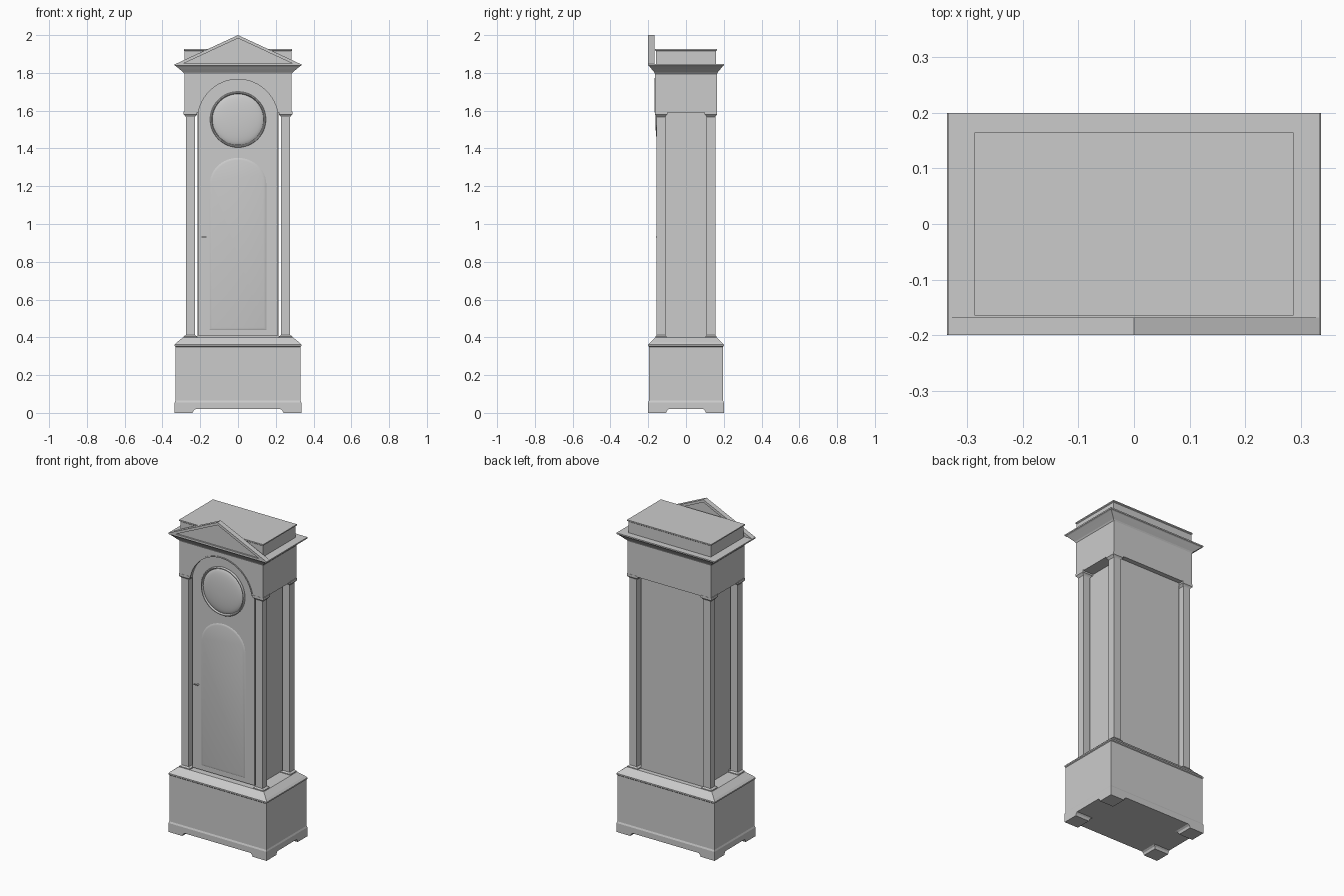
import bpy, bmesh, math
from mathutils import Matrix

if "Cube" in bpy.data.objects:
    bpy.data.objects.remove(bpy.data.objects["Cube"])

grey = bpy.data.materials.new("plain grey")
grey.use_nodes = True
COLOUR = (0.6, 0.6, 0.6, 1)
grey.diffuse_color = COLOUR
grey.node_tree.nodes["Principled BSDF"].inputs["Base Color"].default_value = COLOUR


def finish(name, bm, smooth=False):
    bmesh.ops.recalc_face_normals(bm, faces=bm.faces)
    mesh = bpy.data.meshes.new(name)
    bm.to_mesh(mesh)
    bm.free()
    mesh.materials.append(grey)
    obj = bpy.data.objects.new(name, mesh)
    bpy.context.collection.objects.link(obj)
    if smooth:
        bpy.ops.object.select_all(action='DESELECT')
        obj.select_set(True)
        bpy.context.view_layer.objects.active = obj
        bpy.ops.object.shade_smooth_by_angle(angle=math.radians(30))
    return obj


def loft(bm, rings):
    """Skin matching closed rings of points and cap both ends."""
    loops = [[bm.verts.new(p) for p in ring] for ring in rings]
    n = len(loops[0])
    for a, b in zip(loops, loops[1:]):
        for i in range(n):
            bm.faces.new((a[i], a[(i + 1) % n], b[(i + 1) % n], b[i]))
    bm.faces.new(loops[0])
    bm.faces.new(loops[-1])


def stack(name, levels, cx=0, cy=0, smooth=False):
    """Rectangular moulding from (half width, half depth, height) levels."""
    bm = bmesh.new()
    loft(bm, [[(cx + sx * w, cy + sy * d, z) for sx, sy in
               ((-1, -1), (1, -1), (1, 1), (-1, 1))] for w, d, z in levels])
    return finish(name, bm, smooth)


def plate(name, outline, y0, y1, smooth=False):
    """Front-facing outline in x and z, given thickness along y."""
    bm = bmesh.new()
    loft(bm, [[(x, y, z) for x, z in outline] for y in (y0, y1)])
    return finish(name, bm, smooth)


def arc(rx, rz, cz, a0, a1, steps):
    angles = [math.radians(a0 + (a1 - a0) * i / steps) for i in range(steps + 1)]
    return [(rx * math.cos(a), cz + rz * math.sin(a)) for a in angles]


DIAL_Z = 1.553

# Plinth with sloping top, and its four bracket feet
stack("plinth", [(.335, .2, .02), (.335, .2, .055), (.331, .196, .065),
                 (.331, .196, .35), (.336, .2, .354), (.336, .2, .362),
                 (.325, .19, .373), (.29, .163, .40)])
for side, sx in (("left", 1), ("right", -1)):
    for end, sy in (("front", -1), ("back", 1)):
        bm = bmesh.new()
        loft(bm, [[(sx * x, sy * y, z) for x, y in
                   ((.335, .2), (a, .2), (a, b), (.335, b))]
                  for a, b, z in ((.24, .105, 0), (.235, .1, .013), (.222, .09, .022))])
        finish(f"{end}_{side}_foot", bm)

        # Square corner column with flared foot and capital
        stack(f"{end}_{side}_column",
              [(.036, .03, .398), (.035, .03, .405), (.024, .023, .413),
               (.024, .023, 1.567), (.03, .027, 1.574), (.036, .033, 1.58),
               (.036, .033, 1.595)], sx * .252, sy * .132)

# Trunk and arched door
stack("trunk", [(.214, .125, .395), (.214, .125, 1.6)], cy=.01)
plate("door", [(-.213, .41), (.213, .41)] + arc(.215, .215, DIAL_Z, 8, 172, 28),
      -.142, -.11)

# Raised door panel with soft edges
bm = bmesh.new()
rings = []
for inset, y in ((0, -.14), (0, -.142), (.004, -.144), (.012, -.146)):
    w = .15 - inset
    pts = [(-w, .44 + inset), (w, .44 + inset)] + arc(w, .14 - inset, 1.21, 0, 180, 24)
    rings.append([(x, y, z) for x, z in pts])
loft(bm, rings)
finish("door_panel", bm, True)


def turned(name, profile, steps=48):
    """Turned part about the dial centre from (radius, y) points."""
    bm = bmesh.new()
    loft(bm, [[(x, y, z) for x, z in arc(r, r, DIAL_Z, 0, 360 - 360 / steps, steps - 1)]
              for r, y in profile])
    finish(name, bm, True)


# Dial bezel and domed glass
turned("dial_bezel", [(.148, -.135), (.148, -.15), (.145, -.155), (.14, -.155), (.136, -.145)])
dome = [(.135 * math.cos(t), -.144 - .018 * math.sin(t))
        for t in [math.pi / 2 * i / 10 for i in range(10)]]
turned("dial_glass", [(.135, -.14)] + dome)

# Door knob
bm = bmesh.new()
bmesh.ops.create_cone(bm, cap_ends=True, segments=12, radius1=.005, radius2=.005, depth=.016,
                      matrix=Matrix.Translation((-.172, -.149, .932)) @ Matrix.Rotation(math.pi / 2, 4, 'X'))
bmesh.ops.create_cube(bm, size=1, matrix=Matrix.Translation((-.18, -.155, .932))
                      @ Matrix.Diagonal((.028, .005, .005, 1)))
finish("door_knob", bm)

# Hood: solid rear part and front board with an arched opening
stack("hood", [(.284, .142, 1.59), (.284, .142, 1.805)], cy=.022)
plate("hood_front", [(.284, 1.59), (.284, 1.805), (-.284, 1.805), (-.284, 1.59)]
      + arc(.217, .217, DIAL_Z, 170, 10, 28), -.164, -.118)
# Bead following the arch
bm = bmesh.new()
angles = [math.radians(10 + 160 * i / 28) for i in range(29)]
loft(bm, [[(r * math.cos(a), y, DIAL_Z + r * math.sin(a))
           for r, y in ((.213, -.16), (.213, -.167), (.22, -.167), (.22, -.16))] for a in angles])
finish("arch_bead", bm)

# Cornice and top box
stack("cornice", [(.284, .164, 1.795), (.29, .168, 1.803), (.31, .182, 1.82),
                  (.327, .193, 1.834), (.335, .2, 1.838), (.335, .2, 1.846)])
stack("top_box", [(.282, .16, 1.84), (.282, .16, 1.915), (.287, .165, 1.919), (.287, .165, 1.926)])

# Pediment: triangular frame around a set-back panel
outer = [(-.335, 1.845), (.335, 1.845), (0, 2.0)]
inner = [(-.285, 1.851), (.285, 1.851), (0, 1.983)]
bm = bmesh.new()
grid = [[bm.verts.new((x, y, z)) for x, z in pts]
        for pts, y in ((outer, -.2), (inner, -.2), (inner, -.168), (outer, -.168))]
for a, b in zip(grid, grid[1:] + grid[:1]):
    for i in range(3):
        j = (i + 1) % 3
        bm.faces.new((a[i], a[j], b[j], b[i]))
finish("pediment_frame", bm)
plate("pediment_panel", inner, -.191, -.177)
